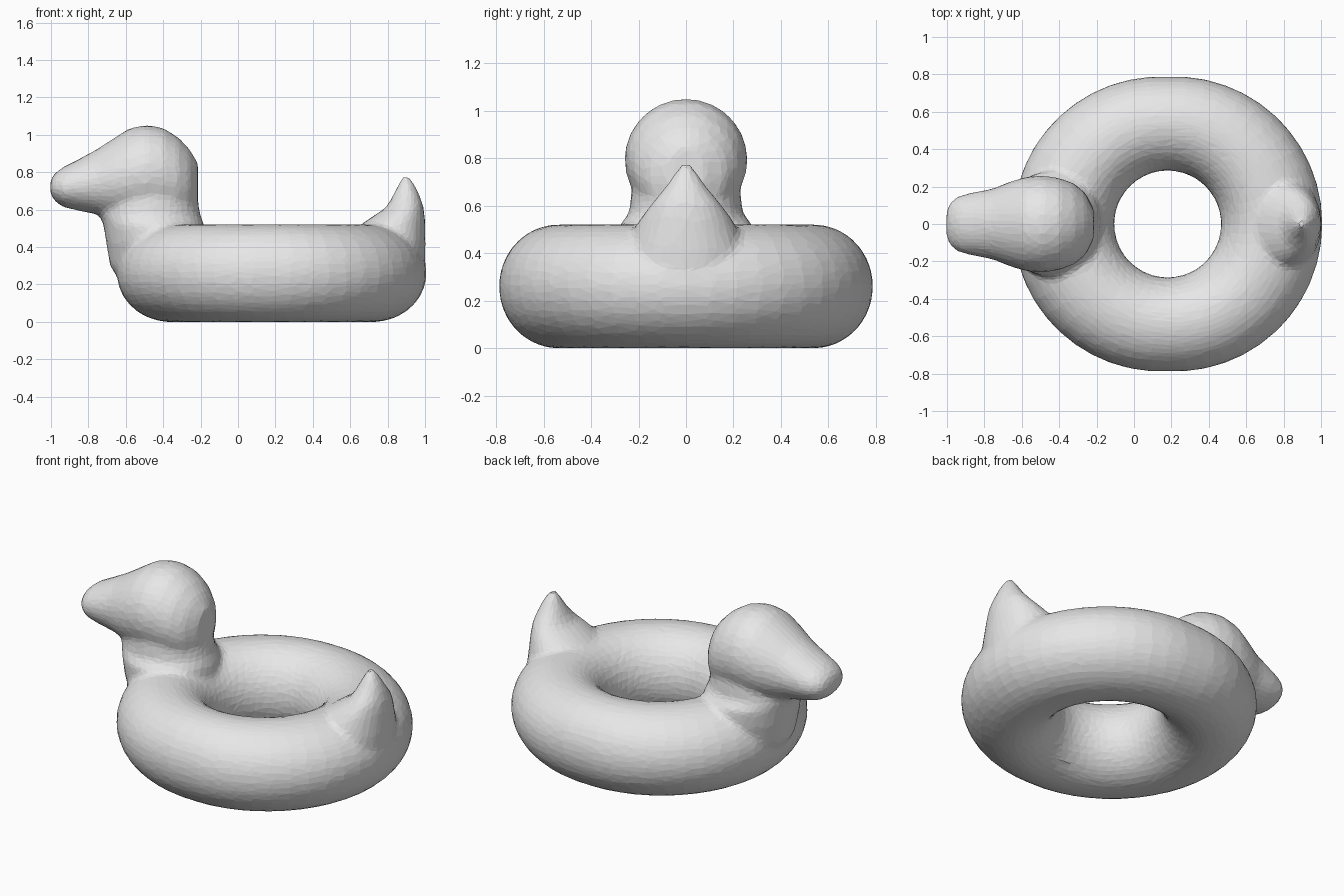
import bpy
import bmesh
from math import cos, sin, pi

cube = bpy.data.objects.get("Cube")
if cube:
    bpy.data.objects.remove(cube, do_unlink=True)

SIDES = 28
bm = bmesh.new()


def loft(rings, closed=False):
    """Skin a list of point rings; cap the ends unless the loft closes on itself."""
    loops = [[bm.verts.new(p) for p in ring] for ring in rings]
    n = len(loops[0])
    pairs = list(zip(loops, loops[1:]))
    if closed:
        pairs.append((loops[-1], loops[0]))
    else:
        bm.faces.new(loops[0])
        bm.faces.new(loops[-1])
    for a, b in pairs:
        for i in range(n):
            j = (i + 1) % n
            bm.faces.new((a[i], a[j], b[j], b[i]))


def angles(n):
    return [2 * pi * i / n for i in range(n)]


def upright_ring(z, x0, x1, half):
    return [((x0 + x1) / 2 + (x1 - x0) / 2 * cos(a), half * sin(a), z) for a in angles(SIDES)]


def facing_ring(x, z0, z1, half):
    return [(x, half * cos(a), (z0 + z1) / 2 + (z1 - z0) / 2 * sin(a)) for a in angles(SIDES)]


def tube_ring(u):
    # The tube is a little fatter on the outside towards the breast and tail
    bulge = 0.04 * abs(cos(u))
    ring = []
    for v in angles(SIDES):
        r = 0.537 + 0.252 * cos(v) + bulge * max(0, cos(v))
        ring.append((0.18 + r * cos(u), r * sin(u), 0.26 + 0.262 * sin(v)))
    return ring


# Ring-shaped body
loft([tube_ring(u) for u in angles(48)], closed=True)

# Breast and neck: height, front, back, half width
neck = [(0.2, -0.62, -0.2, 0.2), (0.3, -0.685, -0.19, 0.24), (0.42, -0.705, -0.17, 0.28),
        (0.52, -0.72, -0.18, 0.28), (0.57, -0.74, -0.2, 0.24), (0.66, -0.73, -0.215, 0.23),
        (0.78, -0.68, -0.23, 0.22)]
loft([upright_ring(*r) for r in neck])

# Head and bill: x, bottom, top, half width
head = [(-1.005, 0.69, 0.75, 0.06), (-0.985, 0.65, 0.79, 0.115), (-0.94, 0.615, 0.825, 0.15),
        (-0.86, 0.595, 0.865, 0.17), (-0.76, 0.575, 0.92, 0.188), (-0.66, 0.55, 0.985, 0.228),
        (-0.58, 0.54, 1.035, 0.252), (-0.49, 0.54, 1.053, 0.26), (-0.4, 0.54, 1.037, 0.247),
        (-0.32, 0.54, 0.987, 0.217), (-0.26, 0.55, 0.925, 0.167), (-0.215, 0.62, 0.85, 0.08)]
loft([facing_ring(*r) for r in head])

# Upturned tail: height, inner, outer, half width
tail = [(0.2, 0.76, 0.98, 0.1), (0.3, 0.72, 1.0, 0.22), (0.42, 0.66, 1.003, 0.24),
        (0.5, 0.63, 1.002, 0.22), (0.55, 0.7, 1.0, 0.19), (0.61, 0.79, 0.993, 0.145),
        (0.66, 0.82, 0.978, 0.102), (0.71, 0.845, 0.957, 0.066), (0.75, 0.863, 0.935, 0.04),
        (0.778, 0.88, 0.913, 0.02)]
loft([upright_ring(*r) for r in tail])

bmesh.ops.recalc_face_normals(bm, faces=bm.faces)
mesh = bpy.data.meshes.new("duck_swim_ring")
bm.to_mesh(mesh)
bm.free()
duck = bpy.data.objects.new("duck_swim_ring", mesh)
bpy.context.collection.objects.link(duck)

# Plain grey skin
grey = bpy.data.materials.new("light_grey")
grey.use_nodes = True
colour = (0.8, 0.8, 0.8, 1)
grey.diffuse_color = colour
grey.node_tree.nodes["Principled BSDF"].inputs["Base Color"].default_value = colour
mesh.materials.append(grey)

# Fuse the parts into one skin, soften the joins, then reduce to flat facets
fuse = duck.modifiers.new("fuse", "REMESH")
fuse.mode = "VOXEL"
fuse.voxel_size = 0.018
soften = duck.modifiers.new("soften", "SMOOTH")
soften.factor = 0.5
soften.iterations = 8
facets = duck.modifiers.new("facets", "DECIMATE")
facets.ratio = 0.12
